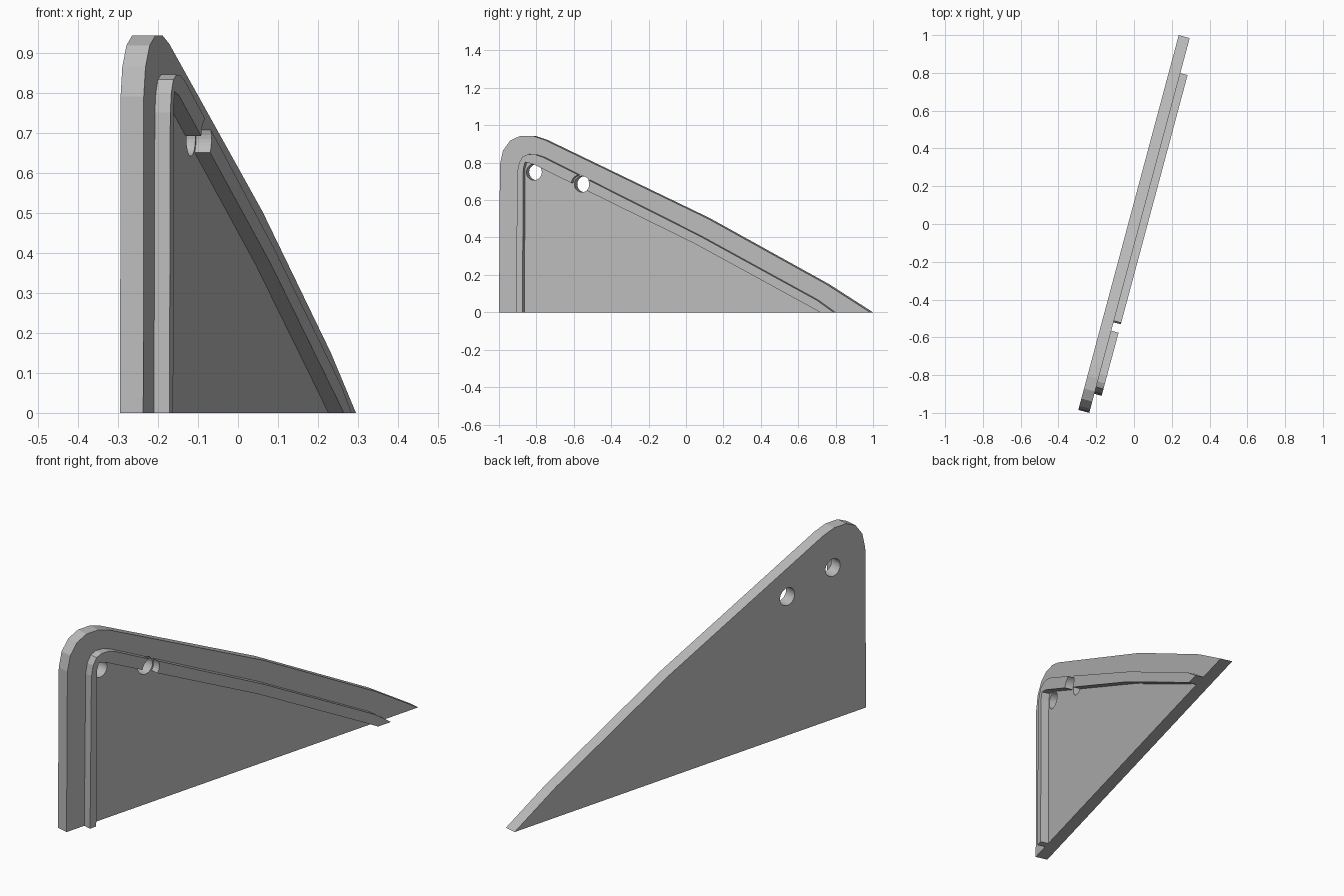
import bpy, bmesh, math

if "Cube" in bpy.data.objects:
    bpy.data.objects.remove(bpy.data.objects["Cube"])

ANGLE = math.radians(15)          # panel is turned about the vertical axis
S, C = math.sin(ANGLE), math.cos(ANGLE)

grey = bpy.data.materials.new("plain_grey")
grey.diffuse_color = (0.5, 0.5, 0.5, 1)
grey.use_nodes = True
grey.node_tree.nodes["Principled BSDF"].inputs["Base Color"].default_value = grey.diffuse_color


def prism(name, outline, w0, w1):
    """Extrude an (along, height) outline across the panel thickness w0..w1."""
    bm = bmesh.new()
    lo, hi = [[bm.verts.new((u * S + w * C, u * C - w * S, z)) for u, z in outline]
              for w in (w0, w1)]
    bm.faces.new(lo)
    bm.faces.new(hi)
    n = len(outline)
    for i in range(n):
        j = (i + 1) % n
        bm.faces.new((lo[i], lo[j], hi[j], hi[i]))
    bmesh.ops.recalc_face_normals(bm, faces=bm.faces)
    mesh = bpy.data.meshes.new(name)
    bm.to_mesh(mesh)
    bm.free()
    ob = bpy.data.objects.new(name, mesh)
    bpy.context.collection.objects.link(ob)
    mesh.materials.append(grey)
    return ob


def drill(target, name, u, z, radius):
    """Cut a round hole straight through the panel."""
    n = 32
    ring = [(u + radius * math.cos(2 * math.pi * i / n),
             z + radius * math.sin(2 * math.pi * i / n)) for i in range(n)]
    cutter = prism(name, ring, -0.2, 0.2)
    mod = target.modifiers.new(name, 'BOOLEAN')
    mod.operation = 'DIFFERENCE'
    mod.solver = 'EXACT'
    mod.object = cutter
    bpy.context.view_layer.objects.active = target
    bpy.ops.object.modifier_apply(modifier=name)
    bpy.data.objects.remove(cutter)


# Main fin-shaped plate
plate = prism("side_plate", [
    (-1.027, 0), (-1.022, 0.79), (-1.005, 0.865), (-0.965, 0.918), (-0.91, 0.943),
    (-0.84, 0.943), (-0.775, 0.922), (0.125, 0.503), (0.785, 0.15), (1.027, 0)],
    -0.03, 0.03)

# Raised rib following the plate edge
outer = [(-0.923, 0), (-0.915, 0.75), (-0.905, 0.80), (-0.885, 0.833), (-0.855, 0.845),
         (-0.815, 0.843), (-0.77, 0.828), (0.09, 0.41), (0.74, 0.066), (0.835, 0)]
inner = [(-0.887, 0), (-0.882, 0.77), (-0.872, 0.803), (-0.83, 0.793),
         (0.06, 0.37), (0.69, 0.038), (0.76, 0)]
rib = prism("raised_rib", outer + inner[::-1], 0.03, 0.07)

# Two bolt holes; the lower one also breaks through the rib
drill(plate, "upper_hole", -0.833, 0.749, 0.043)
drill(plate, "lower_hole", -0.567, 0.685, 0.043)
drill(rib, "rib_gap", -0.567, 0.685, 0.05)
